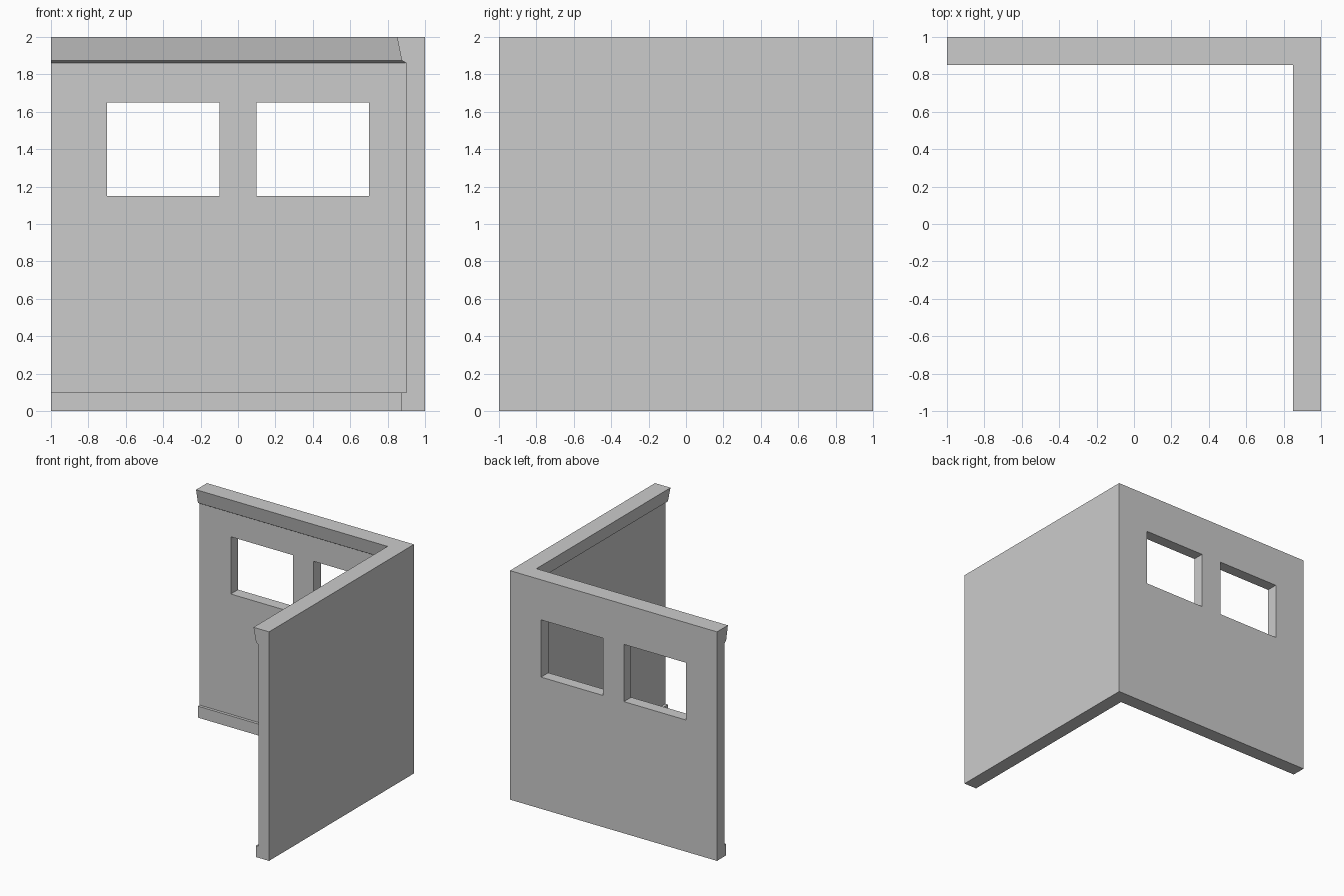
import bpy
import bmesh

default = bpy.data.objects.get("Cube")
if default:
    bpy.data.objects.remove(default, do_unlink=True)

# Plain grey plaster
plaster = bpy.data.materials.new("grey_plaster")
plaster.use_nodes = True
colour = (0.6, 0.6, 0.6, 1)
plaster.diffuse_color = colour
plaster.node_tree.nodes["Principled BSDF"].inputs["Base Color"].default_value = colour


def make_object(name, bm):
    bmesh.ops.recalc_face_normals(bm, faces=bm.faces)
    mesh = bpy.data.meshes.new(name)
    bm.to_mesh(mesh)
    bm.free()
    mesh.materials.append(plaster)
    obj = bpy.data.objects.new(name, mesh)
    bpy.context.collection.objects.link(obj)
    return obj


# Wall section as (thickness, height): skirting, wall, cornice, outer face
section = [(0, 0), (0.125, 0), (0.125, 0.1), (0.1, 0.1),
           (0.1, 1.86), (0.125, 1.875), (0.15, 2), (0, 2)]

# Sweep the section along both walls with a mitred corner
bm = bmesh.new()
stations = [
    [bm.verts.new((-1, 1 - d, z)) for d, z in section],
    [bm.verts.new((1 - d, 1 - d, z)) for d, z in section],
    [bm.verts.new((1 - d, -1, z)) for d, z in section],
]
for a, b in zip(stations, stations[1:]):
    for i in range(len(section)):
        j = (i + 1) % len(section)
        bm.faces.new((a[i], a[j], b[j], b[i]))
bm.faces.new(stations[0])
bm.faces.new(stations[-1])
walls = make_object("corner_walls", bm)

# Cut the two window openings through the back wall
for side in (-1, 1):
    bm = bmesh.new()
    bmesh.ops.create_cube(bm, size=1)
    bmesh.ops.scale(bm, vec=(0.6, 0.4, 0.5), verts=bm.verts)
    bmesh.ops.translate(bm, vec=(side * 0.4, 0.95, 1.4), verts=bm.verts)
    cutter = make_object("window_cutter", bm)
    cutter.hide_render = True
    cut = walls.modifiers.new("window_opening", "BOOLEAN")
    cut.operation = "DIFFERENCE"
    cut.solver = "EXACT"
    cut.object = cutter
    bpy.context.view_layer.objects.active = walls
    bpy.ops.object.modifier_apply(modifier=cut.name)
    bpy.data.objects.remove(cutter, do_unlink=True)
